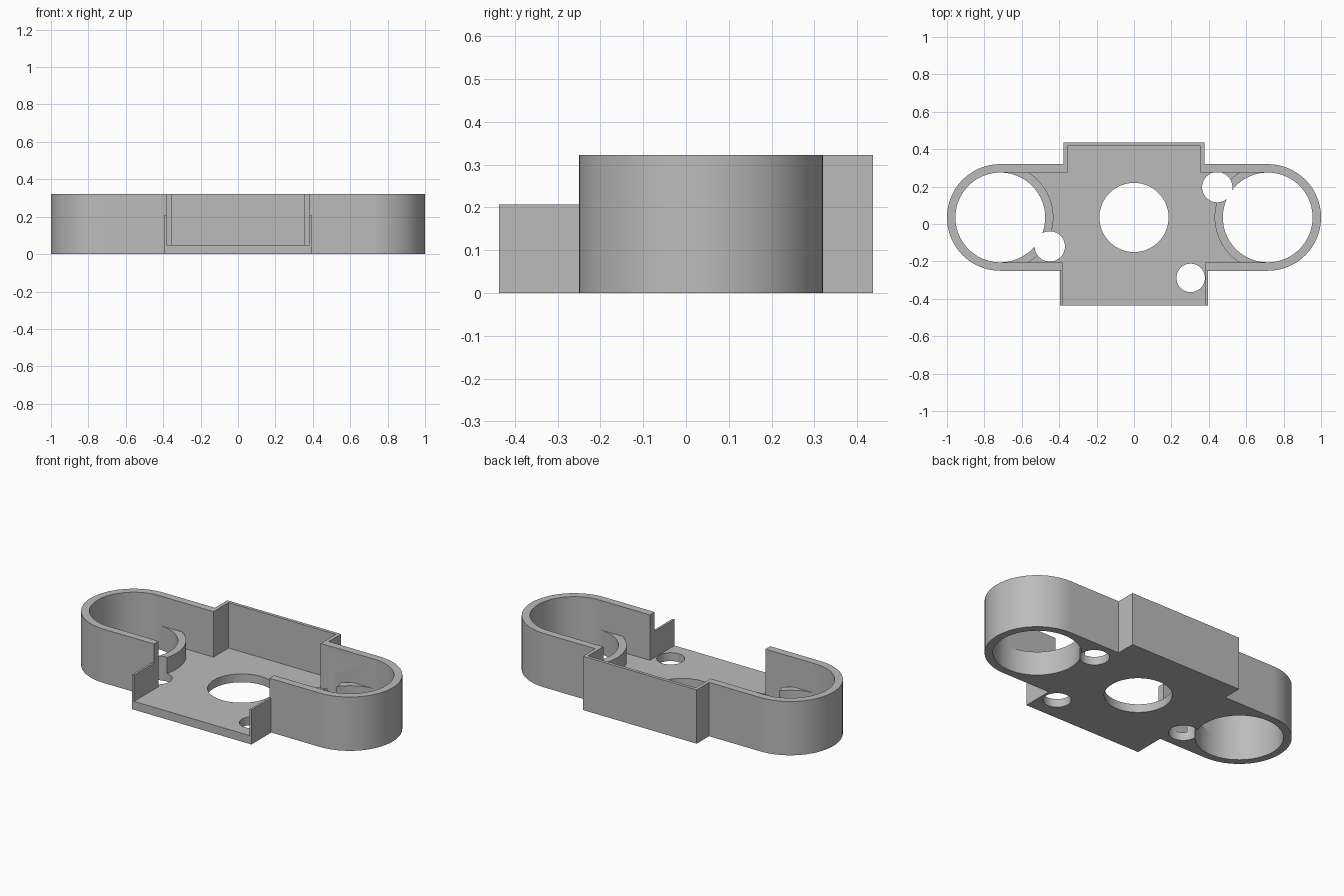
import bpy, bmesh, math

cube = bpy.data.objects.get("Cube")
if cube:
    bpy.data.objects.remove(cube, do_unlink=True)

CY = 0.035            # centre line of the stadium body
END_X = 0.715         # centre of each round end
R_OUT, R_IN = 0.285, 0.24
TOP, FLOOR, RING_TOP, TAB_TOP = 0.322, 0.05, 0.145, 0.207
HALF_Y = 0.437
SEG = 80

grey = bpy.data.materials.new("plain grey")
grey.use_nodes = True
colour = (0.5, 0.5, 0.5, 1)
grey.diffuse_color = colour
grey.node_tree.nodes["Principled BSDF"].inputs["Base Color"].default_value = colour


def prism(name, outline, z0, z1):
    """Extrude a counter-clockwise outline from z0 to z1."""
    bm = bmesh.new()
    face = bm.faces.new([bm.verts.new((x, y, z0)) for x, y in outline])
    up = bmesh.ops.extrude_face_region(bm, geom=[face])["geom"]
    for v in up:
        if isinstance(v, bmesh.types.BMVert):
            v.co.z = z1
    bmesh.ops.recalc_face_normals(bm, faces=bm.faces)
    mesh = bpy.data.meshes.new(name)
    bm.to_mesh(mesh)
    bm.free()
    mesh.materials.append(grey)
    obj = bpy.data.objects.new(name, mesh)
    bpy.context.collection.objects.link(obj)
    return obj


def circle(cx, cy, r):
    steps = [2 * math.pi * i / SEG for i in range(SEG)]
    return [(cx + r * math.cos(a), cy + r * math.sin(a)) for a in steps]


def stadium(r):
    q = SEG // 4
    right, left = circle(END_X, CY, r), circle(-END_X, CY, r)
    return right[-q:] + right[:q + 1] + left[q:3 * q + 1]


def box(half_x, y0, y1):
    return [(-half_x, y0), (half_x, y0), (half_x, y1), (-half_x, y1)]


def combine(target, tool, operation):
    """Apply a boolean and discard the tool."""
    mod = target.modifiers.new(operation.lower(), "BOOLEAN")
    mod.operation, mod.solver, mod.object = operation, "EXACT", tool
    bpy.context.view_layer.objects.active = target
    bpy.ops.object.modifier_apply(modifier=mod.name)
    bpy.data.objects.remove(tool, do_unlink=True)


# Solid body: long stadium, tall back bay, lower front tab
tray = prism("tray_body", stadium(R_OUT), 0, TOP)
combine(tray, prism("back_bay", box(0.377, 0, HALF_Y), 0, TOP), "UNION")
combine(tray, prism("front_tab", box(0.395, -HALF_Y, 0), 0, TAB_TOP), "UNION")

# Hollow interior, open towards the front
combine(tray, prism("main_cavity", stadium(R_IN), FLOOR, 1), "DIFFERENCE")
combine(tray, prism("back_cavity", box(0.355, 0, 0.418), FLOOR, 1), "DIFFERENCE")
combine(tray, prism("front_cavity", box(0.382, -1, 0), FLOOR, 1), "DIFFERENCE")

# Low rings closing each round end, then the wells through them
for side in (-1, 1):
    combine(tray, prism("ring", circle(side * END_X, CY, R_OUT - 0.001), 0.02, RING_TOP), "UNION")
for side in (-1, 1):
    combine(tray, prism("well", circle(side * END_X, CY, R_IN), -1, 1), "DIFFERENCE")

# Centre opening and three small holes
for x, y, r in ((0, CY, 0.185), (-0.45, -0.12, 0.081), (0.445, 0.197, 0.081), (0.303, -0.288, 0.076)):
    combine(tray, prism("hole", circle(x, y, r), -1, RING_TOP + 0.02), "DIFFERENCE")

# Smooth round walls with crisp edges
bpy.ops.object.select_all(action="DESELECT")
tray.select_set(True)
bpy.context.view_layer.objects.active = tray
bpy.ops.object.shade_smooth_by_angle(angle=math.radians(30))
